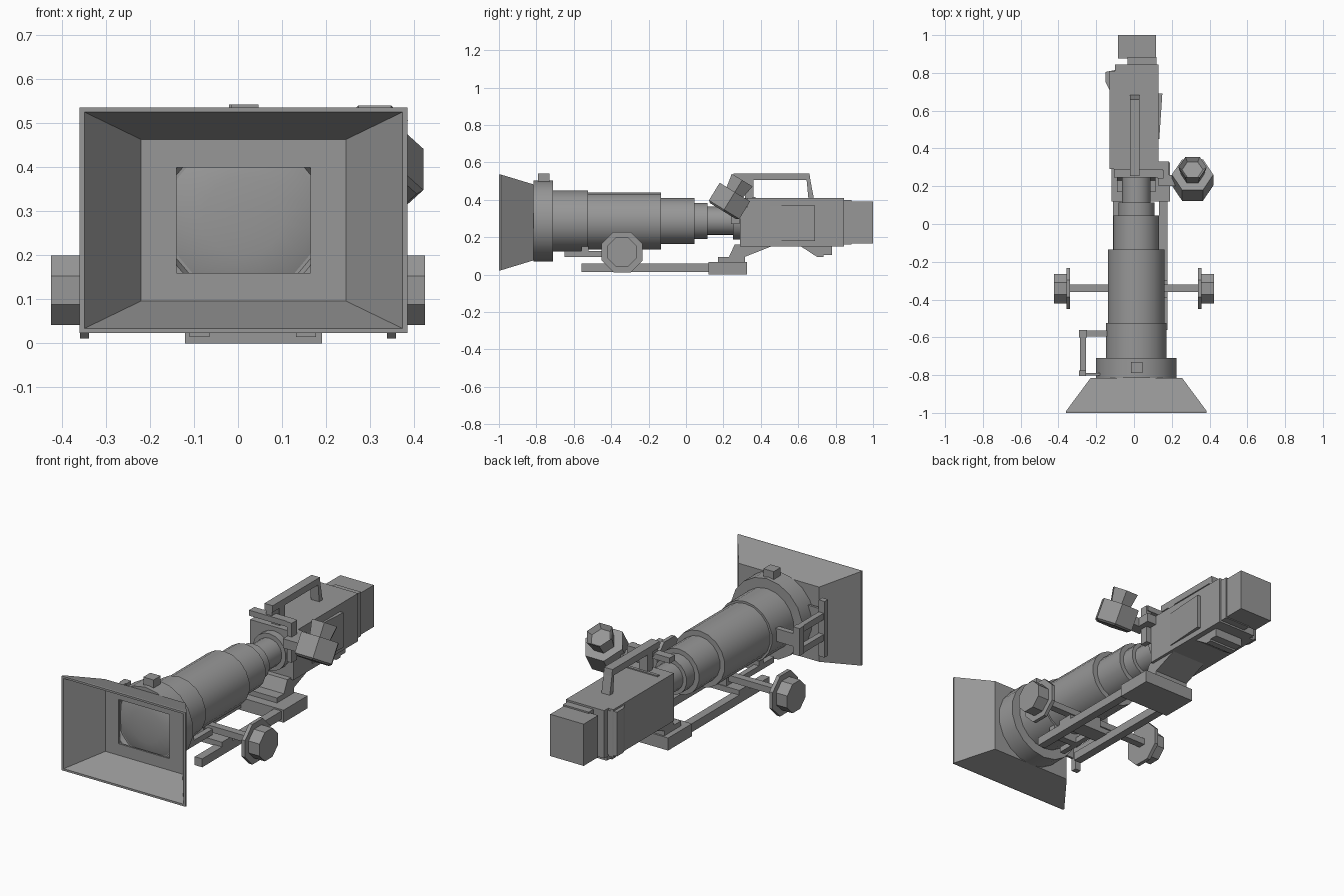
import bpy, bmesh, math
from mathutils import Vector, Matrix

cube = bpy.data.objects.get("Cube")
if cube:
    bpy.data.objects.remove(cube)

grey = bpy.data.materials.new("mid grey")
grey.use_nodes = True
tone = (0.31, 0.31, 0.31, 1)
grey.diffuse_color = tone
grey.node_tree.nodes["Principled BSDF"].inputs["Base Color"].default_value = tone

CX, CZ = 0.0125, 0.287  # optical axis


def finish(name, bm, smooth=False):
    bmesh.ops.recalc_face_normals(bm, faces=bm.faces)
    mesh = bpy.data.meshes.new(name)
    bm.to_mesh(mesh)
    bm.free()
    mesh.materials.append(grey)
    obj = bpy.data.objects.new(name, mesh)
    bpy.context.collection.objects.link(obj)
    if smooth:
        bpy.ops.object.select_all(action='DESELECT')
        obj.select_set(True)
        bpy.context.view_layer.objects.active = obj
        bpy.ops.object.shade_smooth_by_angle(angle=math.radians(30))
    return obj


def box(name, x, y, z):
    bm = bmesh.new()
    bmesh.ops.create_cube(bm, size=1)
    for v in bm.verts:
        for i, (a, b) in enumerate((x, y, z)):
            v.co[i] = a if v.co[i] < 0 else b
    return finish(name, bm)


def prism(name, points, axis, low, high):
    """Extrude a flat profile along x (profile y,z) or z (profile x,y)."""
    bm = bmesh.new()
    place = (lambda p, t: (t, *p)) if axis == 'x' else (lambda p, t: (*p, t))
    ends = [[bm.verts.new(place(p, t)) for p in points] for t in (low, high)]
    join(bm, *ends)
    for end in ends:
        bm.faces.new(end)
    return finish(name, bm)


def join(bm, a, b):
    for i in range(len(a)):
        j = (i + 1) % len(a)
        bm.faces.new((a[i], a[j], b[j], b[i]))


def lathe(name, profile, centre, axis, sides, smooth=False, turn=0.5):
    """Revolve (distance, radius) pairs around an axis, with capped ends."""
    bm = bmesh.new()
    rot = Vector(axis).to_track_quat('Z', 'Y').to_matrix().to_4x4()
    m = Matrix.Translation(centre) @ rot
    rings = []
    for d, r in profile:
        angles = [math.tau * (i + turn) / sides for i in range(sides)]
        rings.append([bm.verts.new(m @ Vector((r * math.cos(a), r * math.sin(a), d)))
                      for a in angles])
    for a, b in zip(rings, rings[1:]):
        join(bm, a, b)
    bm.faces.new(rings[0])
    bm.faces.new(rings[-1])
    return finish(name, bm, smooth)


# Flared rectangular hood with a window in its back wall
bm = bmesh.new()
sections = [(-0.815, 0.242, 0.203), (-0.99, 0.372, 0.256), (-1, 0.372, 0.256),
            (-1, 0.36, 0.245), (-0.825, 0.232, 0.183),
            (-0.825, 0.152, 0.12), (-0.815, 0.152, 0.12)]
loops = [[bm.verts.new((CX + sx * w, y, 0.279 + sz * h))
          for sx, sz in ((-1, -1), (1, -1), (1, 1), (-1, 1))] for y, w, h in sections]
for i, loop in enumerate(loops):
    join(bm, loop, loops[(i + 1) % len(loops)])
finish("lens_hood", bm)

# Lens barrel, stepped toward the camera
lathe("lens_barrel", [(-0.79, 0.18), (-0.815, 0.19), (-0.815, 0.216), (-0.71, 0.216),
                      (-0.71, 0.163), (-0.525, 0.163), (-0.525, 0.152), (-0.135, 0.152),
                      (-0.135, 0.123), (0.045, 0.123), (0.045, 0.097), (0.115, 0.097),
                      (0.115, 0.076), (0.25, 0.076), (0.25, 0.1), (0.3, 0.1)],
      (CX, 0, CZ), (0, 1, 0), 18, True)
lathe("front_glass", [(-0.812, 0.03), (-0.809, 0.09), (-0.80, 0.15), (-0.785, 0.185)],
      (CX, 0, CZ), (0, 1, 0), 18, True)
box("ring_lug", (-0.016, 0.046), (-0.79, -0.73), (0.48, 0.541))

# Side grip frame beside the lens
box("grip_post", (-0.29, -0.255), (-0.805, -0.775), (0.13, 0.435))
box("grip_rear_post", (-0.29, -0.25), (-0.6, -0.56), (0.22, 0.37))
for label, z in (("upper", 0.335), ("lower", 0.22)):
    box("grip_%s_bar" % label, (-0.285, -0.255), (-0.79, -0.57), (z, z + 0.035))
box("grip_front_arm", (-0.27, -0.15), (-0.803, -0.79), (0.2, 0.38))
box("grip_rear_arm", (-0.27, -0.13), (-0.595, -0.565), (0.26, 0.33))

# Support rails and base block
for side, x in (("right", -0.11), ("left", 0.132)):
    box(side + "_rail", (x, x + 0.045), (-0.56, 0.15), (0.014, 0.06))
box("base_block", (-0.12, 0.19), (0.12, 0.325), (0, 0.068))
prism("base_wedge", [(0.17, 0.06), (0.17, 0.095), (0.23, 0.095), (0.26, 0.16),
                     (0.48, 0.16), (0.315, 0.095), (0.315, 0.06)], 'x', -0.09, 0.115)
prism("rear_foot", [(0.6, 0.16), (0.7, 0.095), (0.735, 0.095), (0.735, 0.105),
                    (0.78, 0.105), (0.78, 0.16)], 'x', -0.07, 0.1)

# Focus knobs on a cross shaft
box("focus_shaft", (-0.35, 0.35), (-0.36, -0.32), (0.105, 0.14))
box("focus_bracket", (-0.11, 0.177), (-0.39, -0.3), (0.055, 0.085))
box("focus_post", (-0.03, 0.055), (-0.375, -0.305), (0.08, 0.145))
for x in (-0.075, 0.07):
    box("focus_arm", (x, x + 0.03), (-0.65, -0.36), (0.095, 0.125))
box("focus_arm_bridge", (-0.075, 0.1), (-0.56, -0.52), (0.095, 0.15))
for side, s in (("right", -1), ("left", 1)):
    lathe(side + "_focus_knob", [(0.338, 0.118), (0.358, 0.118), (0.358, 0.085), (0.424, 0.085)],
          (0, -0.342, 0.12), (s, 0, 0), 8)

# Camera body
box("camera_body", (-0.13, 0.13), (0.29, 0.81), (0.15, 0.41))
box("body_rear", (-0.1, 0.13), (0.81, 0.845), (0.15, 0.41))
box("battery_neck", (-0.035, 0.12), (0.84, 0.885), (0.16, 0.4))
box("battery", (-0.085, 0.116), (0.875, 1), (0.165, 0.392))
prism("side_bulge", [(-0.12, 0.69), (-0.13, 0.71), (-0.15, 0.75), (-0.15, 0.805),
                     (-0.1, 0.815)], 'z', 0.16, 0.4)
prism("side_panel", [(0.12, 0.45), (0.134, 0.45), (0.15, 0.69), (0.12, 0.69)],
      'z', 0.18, 0.37)

# Top handle
prism("top_handle", [(0.255, 0.505), (0.255, 0.541), (0.66, 0.541), (0.665, 0.505),
                     (0.685, 0.4), (0.655, 0.4), (0.645, 0.505), (0.36, 0.505),
                     (0.36, 0.4), (0.315, 0.4), (0.315, 0.505)], 'x', -0.02, 0.03)
box("handle_foot", (-0.09, 0.095), (0.355, 0.372), (0.4, 0.416))

# Viewfinder and its bracket
box("finder_crossbar", (-0.105, 0.15), (0.245, 0.29), (0.455, 0.485))
box("finder_riser", (-0.01, 0.025), (0.255, 0.315), (0.47, 0.52))
box("finder_drop_bar", (0.125, 0.155), (0.24, 0.285), (0.27, 0.485))
box("finder_side_plate", (0.13, 0.185), (0.2, 0.33), (0.36, 0.41))
box("finder_arm", (0.15, 0.26), (0.2, 0.26), (0.36, 0.41))
lathe("viewfinder", [(-0.06, 0.095), (-0.05, 0.11), (0.06, 0.11), (0.06, 0.06), (0.135, 0.075),
                     (0.11, 0.055)],
      (0.31, 0.23, 0.39), (0, 0.52, 0.85), 6, turn=0)
